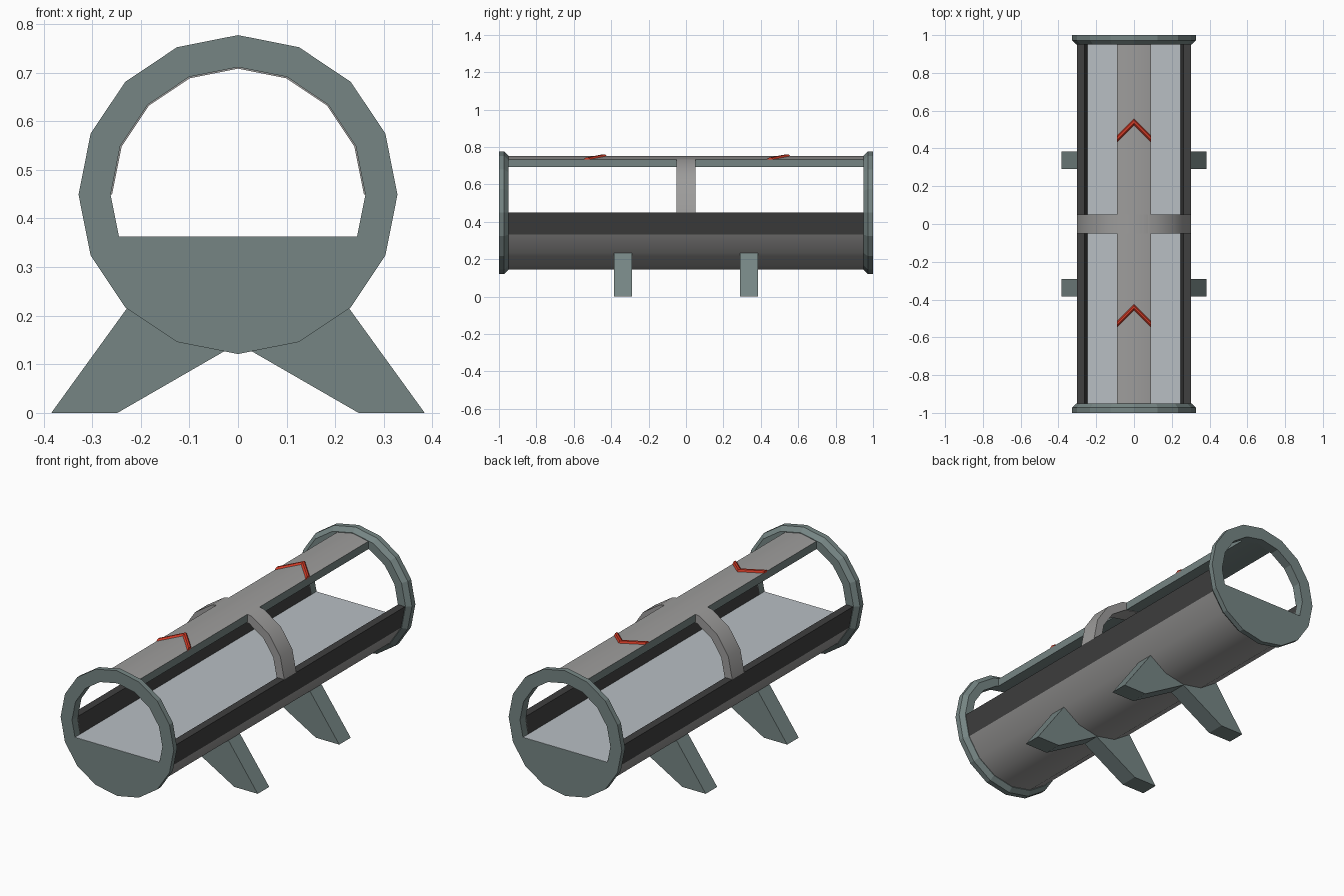
import bpy, bmesh, math

if "Cube" in bpy.data.objects:
    bpy.data.objects.remove(bpy.data.objects["Cube"])

CZ = 0.449            # height of the tube axis
R_OUT, R_IN = 0.303, 0.262
FLOOR_Z = 0.363


def material(name, rgb):
    m = bpy.data.materials.new(name)
    m.diffuse_color = (*rgb, 1)
    m.use_nodes = True
    m.node_tree.nodes["Principled BSDF"].inputs["Base Color"].default_value = m.diffuse_color
    return m


teal = material("grey teal", (0.18, 0.235, 0.23))
grey = material("mid grey", (0.34, 0.335, 0.33))
dark = material("charcoal", (0.05, 0.05, 0.05))
pale = material("pale blue grey", (0.48, 0.52, 0.55))
red = material("red", (0.66, 0.045, 0.02))


def finish(name, bm, mats, smooth=False):
    bmesh.ops.recalc_face_normals(bm, faces=bm.faces)
    me = bpy.data.meshes.new(name)
    bm.to_mesh(me)
    bm.free()
    ob = bpy.data.objects.new(name, me)
    bpy.context.collection.objects.link(ob)
    for m in mats:
        me.materials.append(m)
    if smooth:
        bpy.ops.object.select_all(action='DESELECT')
        ob.select_set(True)
        bpy.context.view_layer.objects.active = ob
        bpy.ops.object.shade_smooth_by_angle(angle=math.radians(30))
    return ob


def skin(name, loops, mats, closed=False, smooth=False, rule=None):
    """Join matching point loops with quads, capping the ends if open."""
    bm = bmesh.new()
    rows = [[bm.verts.new(p) for p in loop] for loop in loops]
    n = len(rows[0])
    for i in range(len(rows) if closed else len(rows) - 1):
        a, b = rows[i], rows[(i + 1) % len(rows)]
        for j in range(n):
            k = (j + 1) % n
            bm.faces.new((a[j], a[k], b[k], b[j]))
    if not closed:
        bm.faces.new(rows[0])
        bm.faces.new(rows[-1])
    bmesh.ops.recalc_face_normals(bm, faces=bm.faces)
    if rule:
        for f in bm.faces:
            f.material_index = rule(f)
    return finish(name, bm, mats, smooth)


def prism(name, pts, y0, y1, mats, **kw):
    return skin(name, [[(x, y, z) for x, z in pts] for y in (y0, y1)], mats, **kw)


def polar(r, step):
    a = step * math.pi / 8
    return r * math.cos(a), CZ + r * math.sin(a)


def arc(name, s0, s1, r_in, y0, y1, mat):
    """Curved slab between two steps of the 16-sided circle."""
    loops = []
    for s in range(s0, s1 + 1):
        (xo, zo), (xi, zi) = polar(R_OUT, s), polar(r_in, s)
        loops.append([(xi, y0, zi), (xo, y0, zo), (xo, y1, zo), (xi, y1, zi)])
    return skin(name, loops, [mat], smooth=True)


# lower tube shell with dark side rails, and centre hoop
arc("trough", 9, 15, R_IN, -0.96, 0.96, grey)
arc("left_rail", 8, 9, R_IN, -0.96, 0.96, dark)
arc("right_rail", 15, 16, R_IN, -0.96, 0.96, dark)
arc("centre_hoop", 0, 8, 0.259, -0.05, 0.05, grey)

# roof strip: grey on top, teal on the edges and underside
drop = 0.09 * math.tan(math.pi / 16)
top, under = CZ + R_OUT, CZ + R_IN
prism("roof_strip", [(-0.09, top - drop), (0, top), (0.09, top - drop),
                     (0.09, under - drop), (0, under), (-0.09, under - drop)],
      -0.96, 0.96, [grey, teal], smooth=True,
      rule=lambda f: 0 if f.normal.z > 0.5 else 1)

# floor
prism("floor", [(-0.246, FLOOR_Z), (0.246, FLOOR_Z),
                (0.244, FLOOR_Z - 0.008), (-0.244, FLOOR_Z - 0.008)],
      -0.9995, 0.9995, [pale])

for end, s in (("front", -1), ("back", 1)):
    # end ring with tapered inner shoulder
    section = [(R_IN, 1), (0.328, 1), (0.328, 0.972), (0.306, 0.95), (R_IN, 0.95)]
    loops = []
    for k in range(16):
        loops.append([(polar(r, k)[0], s * y, polar(r, k)[1]) for r, y in section])
    skin(end + "_ring", loops, [teal], closed=True)
    # plate closing the ring below the floor
    plate = [(-0.245, FLOOR_Z - 0.001)] + [polar(R_IN, k) for k in range(9, 16)]
    plate.append((0.245, FLOOR_Z - 0.001))
    prism(end + "_end_plate", plate, s * 0.95, s * 1.0, [teal])

    # splayed legs
    for side, m in (("left", -1), ("right", 1)):
        leg = [(0.248, 0), (0.384, 0), (0.214, 0.235), (0.0, 0.235), (0.0, 0.143)]
        prism(f"{end}_{side}_leg", [(m * x, z) for x, z in leg],
              s * 0.29, s * 0.385, [teal])

# ridged arrow marks on the roof strip
for name, y0 in (("front_arrow", -0.49), ("back_arrow", 0.49)):
    loops = []
    for x, dy, dz in ((-0.09, -0.09, -drop), (0, 0, 0), (0.09, -0.09, -drop)):
        y, z = y0 + 0.07 + dy, top + dz
        loops.append([(x, y, z - 0.004), (x, y - 0.012, z + 0.009),
                      (x, y - 0.026, z + 0.009), (x, y - 0.042, z - 0.004)])
    skin(name, loops, [red])
